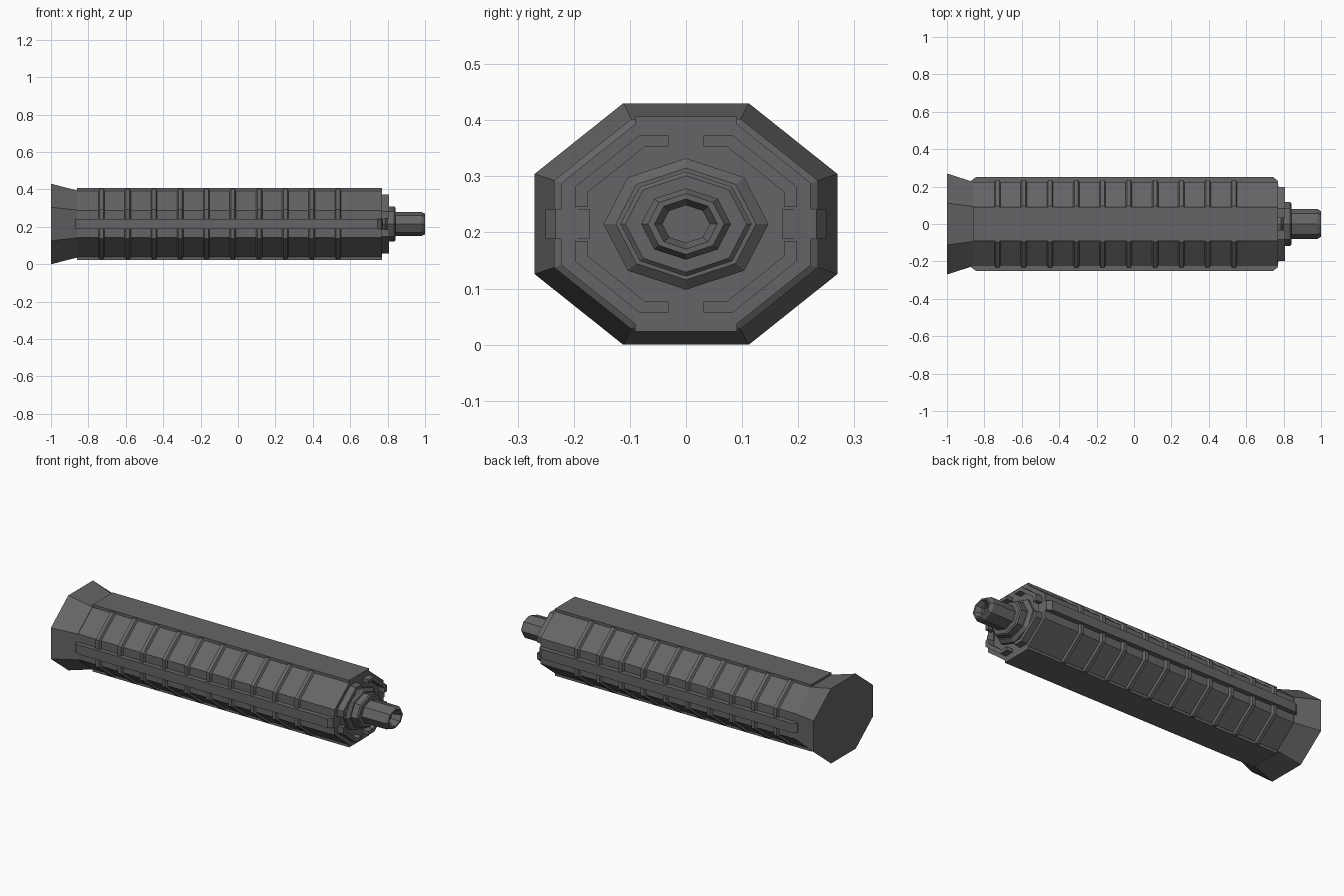
import bpy, bmesh, math

old = bpy.data.objects.get("Cube")
if old:
    bpy.data.objects.remove(old, do_unlink=True)

MID = 0.215       # height of the long axis
SQUASH = 0.797    # height to width ratio of every octagon

mat = bpy.data.materials.new("dark_grey")
mat.use_nodes = True
mat.diffuse_color = (0.13, 0.13, 0.135, 1)
mat.node_tree.nodes["Principled BSDF"].inputs["Base Color"].default_value = mat.diffuse_color


def finish(name, bm):
    bmesh.ops.recalc_face_normals(bm, faces=bm.faces[:])
    mesh = bpy.data.meshes.new(name)
    bm.to_mesh(mesh)
    bm.free()
    mesh.materials.append(mat)
    ob = bpy.data.objects.new(name, mesh)
    ob.location.z = MID
    bpy.context.collection.objects.link(ob)
    return ob


def loft(name, sections, points_on_axis=False):
    """Closed octagonal solid along x; sections are (x, half width in y)."""
    bm = bmesh.new()
    rings = []
    for x, half in sections:
        r = half if points_on_axis else half / math.cos(math.pi / 8)
        turn = 0 if points_on_axis else 0.5
        angles = [(i + turn) * math.pi / 4 for i in range(8)]
        rings.append([bm.verts.new((x, r * math.cos(a), r * SQUASH * math.sin(a)))
                      for a in angles])
    for a, b in zip(rings, rings[1:]):
        for i in range(8):
            j = (i + 1) % 8
            bm.faces.new((a[i], a[j], b[j], b[i]))
    bm.faces.new(rings[0])
    bm.faces.new(rings[-1])
    return finish(name, bm)


def prism(name, outline, shift):
    """Extrude a closed outline by the given vector."""
    bm = bmesh.new()
    face = bm.faces.new([bm.verts.new(p) for p in outline])
    new = bmesh.ops.extrude_face_region(bm, geom=[face], use_keep_orig=True)
    bmesh.ops.translate(bm, vec=shift, verts=[v for v in new["geom"]
                        if isinstance(v, bmesh.types.BMVert)])
    return finish(name, bm)


# Grip core and flared pommel
loft("grip_core", [(-0.87, 0.222), (0.77, 0.222)])
loft("flared_pommel", [(-1.0, 0.27), (-0.86, 0.225)])

# Raised ribs around the grip
for i in range(10):
    x = -0.73 + i * 0.1405
    loft("grip_rib_%d" % (i + 1),
         [(x - 0.018, 0.22), (x - 0.01, 0.235), (x + 0.01, 0.235), (x + 0.018, 0.22)])

# Flat strips along top and bottom, chamfered rails along both sides
for side, label in ((1, "top"), (-1, "bottom")):
    z = 0.16 * side
    prism(label + "_strip", [(-0.86, -0.091, z), (0.77, -0.091, z),
                             (0.77, 0.091, z), (-0.86, 0.091, z)], (0, 0, 0.032 * side))
for side, label in ((1, "back"), (-1, "front")):
    prism(label + "_rail", [(x, y * side, -0.027) for x, y in (
        (-0.87, 0.172), (-0.87, 0.233), (-0.845, 0.25),
        (0.745, 0.25), (0.768, 0.233), (0.775, 0.172))], (0, 0, 0.054))

# Four angled prongs around the end of the grip
prong = [(0.031, 0.158), (0.083, 0.158), (0.198, 0.066), (0.198, 0.03),
         (0.175, 0.03), (0.175, 0.057), (0.073, 0.138), (0.031, 0.138)]
for sy in (1, -1):
    for sz in (1, -1):
        name = "end_prong_%s_%s" % ("back" if sy > 0 else "front", "upper" if sz > 0 else "lower")
        prism(name, [(0.76, y * sy, z * sz) for y, z in prong], (0.048, 0, 0))

# Stepped collar and hollow-tipped rod
loft("collar_base", [(0.76, 0.147), (0.785, 0.147), (0.8, 0.125)], True)
loft("collar_step", [(0.78, 0.117), (0.835, 0.117), (0.842, 0.108)], True)
loft("end_rod", [(0.83, 0.08), (0.982, 0.08), (1.0, 0.068),
                 (1.0, 0.056), (0.975, 0.042), (0.95, 0.042)], True)
